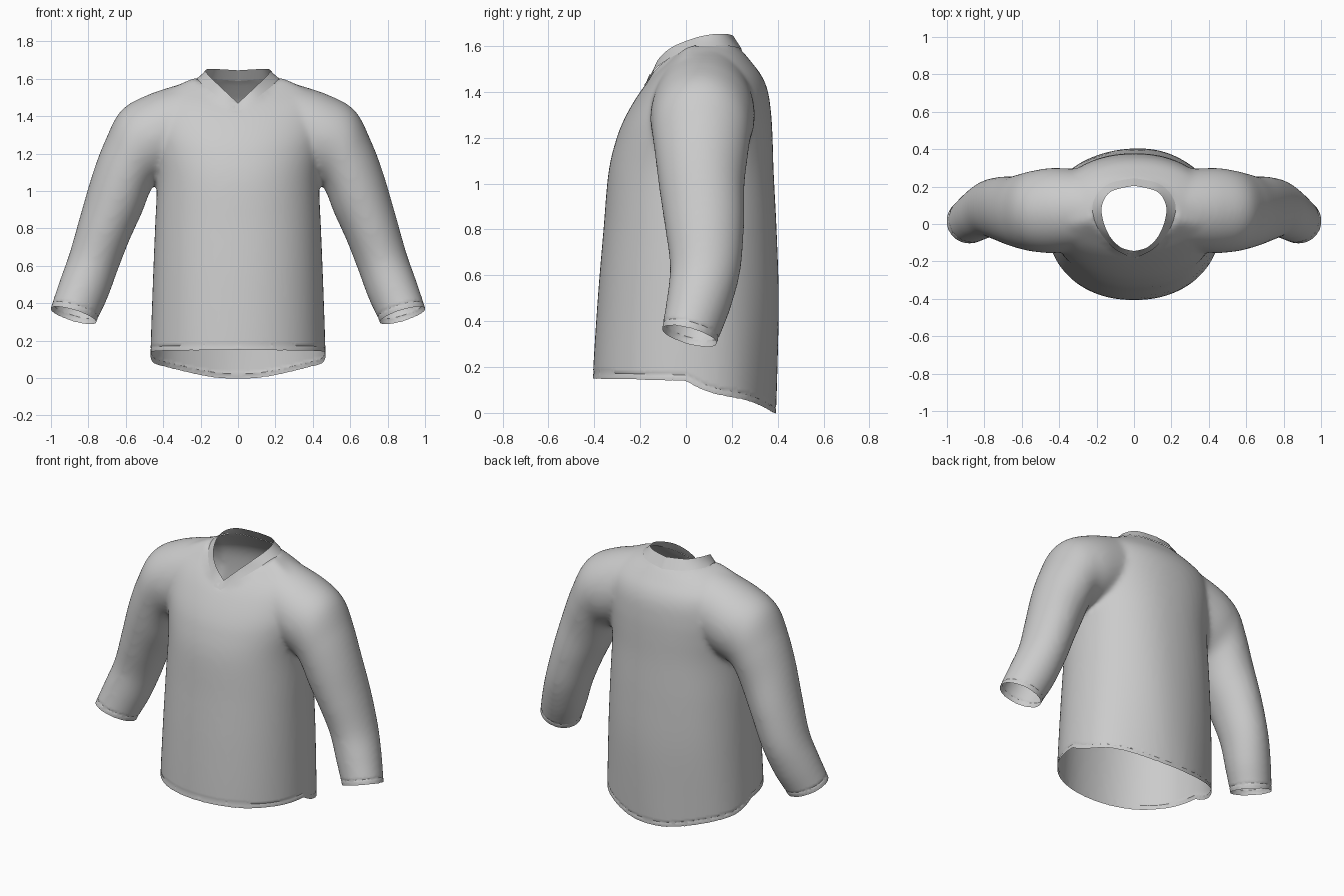
import bpy, bmesh, math
from mathutils import Vector

if "Cube" in bpy.data.objects:
    bpy.data.objects.remove(bpy.data.objects["Cube"])


def curve(rows, n):
    """Catmull-Rom interpolation of equal-length tuples."""
    out, k = [], len(rows) - 1
    for i in range(n + 1):
        f = i / n * k
        j = min(int(f), k - 1)
        t = f - j
        p = [rows[max(0, min(k, j + d))] for d in (-1, 0, 1, 2)]
        out.append([0.5 * (2 * b + (c - a) * t + (2 * a - 5 * b + 4 * c - d) * t * t
                           + (3 * b - a - 3 * c + d) * t ** 3) for a, b, c, d in zip(*p)])
    return out


def loft(bm, rings):
    """Closed, capped tube through rings of points."""
    vs = [[bm.verts.new(p) for p in r] for r in rings]
    m = len(vs[0])
    for a, b in zip(vs, vs[1:]):
        for i in range(m):
            bm.faces.new((a[i], a[(i + 1) % m], b[(i + 1) % m], b[i]))
    bm.faces.new(vs[0][::-1])
    bm.faces.new(vs[-1])


def spow(v, e):
    return math.copysign(abs(v) ** e, v)


def make_object(name, bm):
    me = bpy.data.meshes.new(name)
    bm.to_mesh(me)
    bm.free()
    ob = bpy.data.objects.new(name, me)
    bpy.context.collection.objects.link(ob)
    return ob


ANG = [2 * math.pi * i / 64 for i in range(64)]
bm = bmesh.new()

# Torso sections: z, half width, front y, back y
torso = [(-.14, .475, -.415, .38), (.15, .468, -.407, .392), (.5, .456, -.385, .402),
         (.8, .444, -.36, .395), (1.05, .434, -.338, .383), (1.2, .45, -.302, .378),
         (1.3, .465, -.26, .372), (1.4, .465, -.20, .358), (1.47, .45, -.145, .33),
         (1.53, .39, -.085, .285), (1.585, .28, -.03, .24), (1.63, .18, .01, .20)]
rings = []
for z, w, yf, yb in curve(torso, 66):
    ring = []
    for a in ANG:
        s = spow(math.sin(a), 2 / 2.15)
        fold = .007 * math.sin(5 * a + 2 * z) * max(0, s) * max(0, 1 - z / 1.3)
        y = (.02 + (yb - .02) * s if s > 0 else .02 - (yf - .02) * s) + fold
        ring.append((w * spow(math.cos(a), 2 / 2.15), y, z))
    rings.append(ring)
loft(bm, rings)

# Sleeve sections: outer x, outer z, inner x, inner z, front y, back y, tilt
sleeve = [(.28, 1.58, .22, 1.12, -.14, .29, 0), (.48, 1.515, .38, 1.07, -.155, .30, 0),
          (.625, 1.43, .445, 1.035, -.148, .285, 0), (.71, 1.27, .475, .985, -.135, .27, 0),
          (.775, 1.1, .515, .88, -.118, .255, 0), (.84, .88, .577, .745, -.092, .253, 0),
          (.90, .67, .638, .59, -.07, .237, -.01), (.953, .52, .697, .43, -.084, .193, -.02),
          (1.003, .37, .757, .30, -.105, .135, -.03), (1.045, .23, .805, .16, -.12, .09, -.03)]
for side in (1, -1):
    rings = []
    for ox, oz, ix, iz, yf, yb, tilt in curve(sleeve, 60):
        ring = []
        for a in ANG:
            c, s = math.cos(a), math.sin(a)
            ring.append((side * ((ox + ix) / 2 + (ox - ix) / 2 * c),
                         (yf + yb) / 2 + (yb - yf) / 2 * s,
                         (oz + iz) / 2 + (oz - iz) / 2 * c + tilt * s))
        rings.append(ring)
    loft(bm, rings)
bmesh.ops.recalc_face_normals(bm, faces=bm.faces)

# Fuse torso and sleeves into one smooth cloth skin
shirt = make_object("shirt_body", bm)
rm = shirt.modifiers.new("fuse", 'REMESH')
rm.mode, rm.voxel_size = 'VOXEL', .014
sm = shirt.modifiers.new("relax", 'SMOOTH')
sm.factor, sm.iterations = .5, 14
dg = bpy.context.evaluated_depsgraph_get()
shirt.data = bpy.data.meshes.new_from_object(shirt.evaluated_get(dg))
shirt.modifiers.clear()
bm = bmesh.new()
bm.from_mesh(shirt.data)


def trim(pick, co, no, seam):
    """Cut the skin open at a plane and press a stitch line just above it."""
    no = Vector(no).normalized()
    for offset, clear in ((0, True), (seam, False)):
        faces = [f for f in bm.faces if pick(f.calc_center_median())]
        geom = faces + list({e for f in faces for e in f.edges}) + list({v for f in faces for v in f.verts})
        cut = bmesh.ops.bisect_plane(bm, geom=geom, dist=.002, plane_co=Vector(co) + no * offset,
                                     plane_no=no, clear_inner=clear)['geom_cut']
    bm.normal_update()
    for v in [g for g in cut if isinstance(g, bmesh.types.BMVert)]:
        v.co -= v.normal * .003


# Cuffs
for side in (1, -1):
    trim(lambda c: c.x * side > .6 and c.z < .6, (side * .88, .015, .335),
         (-side * .0161, .0144, .0552), .03)


# Hem: level in front, dropping towards the back
def hem(y):
    if y < 0:
        return .14 - .025 * y
    t = y / .385
    return .14 - .14 * t - .012 * math.sin(2 * math.pi * min(t, 1))


for v in bm.verts:
    v.co.z -= hem(v.co.y)
trim(lambda c: abs(c.x) < .56 and c.z < .2, (0, 0, 0), (0, 0, 1), .025)
for v in bm.verts:
    v.co.z += hem(v.co.y)

# Neckline seam and collar rim, front to back: x, y, z
seam = [(0, -.175, 1.425), (.1, -.125, 1.505), (.18, -.03, 1.57), (.215, .06, 1.597),
        (.19, .15, 1.605), (.12, .21, 1.598), (0, .235, 1.588)]
rim = [(0, -.145, 1.47), (.07, -.125, 1.535), (.13, -.065, 1.592), (.168, .03, 1.632),
       (.168, .11, 1.65), (.12, .175, 1.652), (0, .205, 1.645)]


def loop(half):
    pts = [Vector(p) for p in curve(half, 48)]
    return pts + [Vector((-p.x, p.y, p.z)) for p in pts[-2:0:-1]]


base, top = loop(seam), loop(rim)


def inside(p):
    hit = False
    for a, b in zip(base, base[1:] + base[:1]):
        if (a.y > p.y) != (b.y > p.y) and p.x < a.x + (p.y - a.y) / (b.y - a.y) * (b.x - a.x):
            hit = not hit
    return hit


# Neck opening: remove the skin inside the seam, then pull the edge on to it
bmesh.ops.delete(bm, geom=[v for v in bm.verts if v.co.z > 1.2 and inside(v.co)], context='VERTS')
for v in bm.verts:
    if v.is_boundary and v.co.z > 1.2:
        v.co = min(base, key=lambda p: (p.xy - v.co.xy).length)
near = [v for v in bm.verts if v.co.z > 1.35 and not v.is_boundary
        and min((p - v.co).length for p in base[::3]) < .06]
for _ in range(6):
    bmesh.ops.smooth_vert(bm, verts=near, factor=.5, use_axis_x=True, use_axis_y=True, use_axis_z=True)
bmesh.ops.remove_doubles(bm, verts=bm.verts, dist=.0015)
bm.to_mesh(shirt.data)
bm.free()

# Collar band, slightly bulged, standing off the neckline
bm = bmesh.new()
mid = Vector((0, .04, 0))
rows = []
for t in (-.12, 0, .25, .5, .75, 1):
    row = []
    for b, p in zip(base, top):
        out = Vector((b.x, b.y - mid.y, .05)).normalized()
        row.append(bm.verts.new(b.lerp(p, t) + out * .006 * (1 - t)))
    rows.append(row)
n = len(base)
for a, b in zip(rows, rows[1:]):
    for i in range(n):
        bm.faces.new((a[i], a[(i + 1) % n], b[(i + 1) % n], b[i]))
# Crossed tip of the collar at the V
tip = [(.0, -.153, 1.468), (.012, -.187, 1.424), (-.05, -.178, 1.432), (-.035, -.158, 1.478)]
bm.faces.new([bm.verts.new(p) for p in tip])
collar = make_object("collar", bm)

for ob in (shirt, collar):
    bpy.ops.object.select_all(action='DESELECT')
    ob.select_set(True)
    bpy.context.view_layer.objects.active = ob
    bpy.ops.object.shade_smooth_by_angle(angle=math.radians(50))
